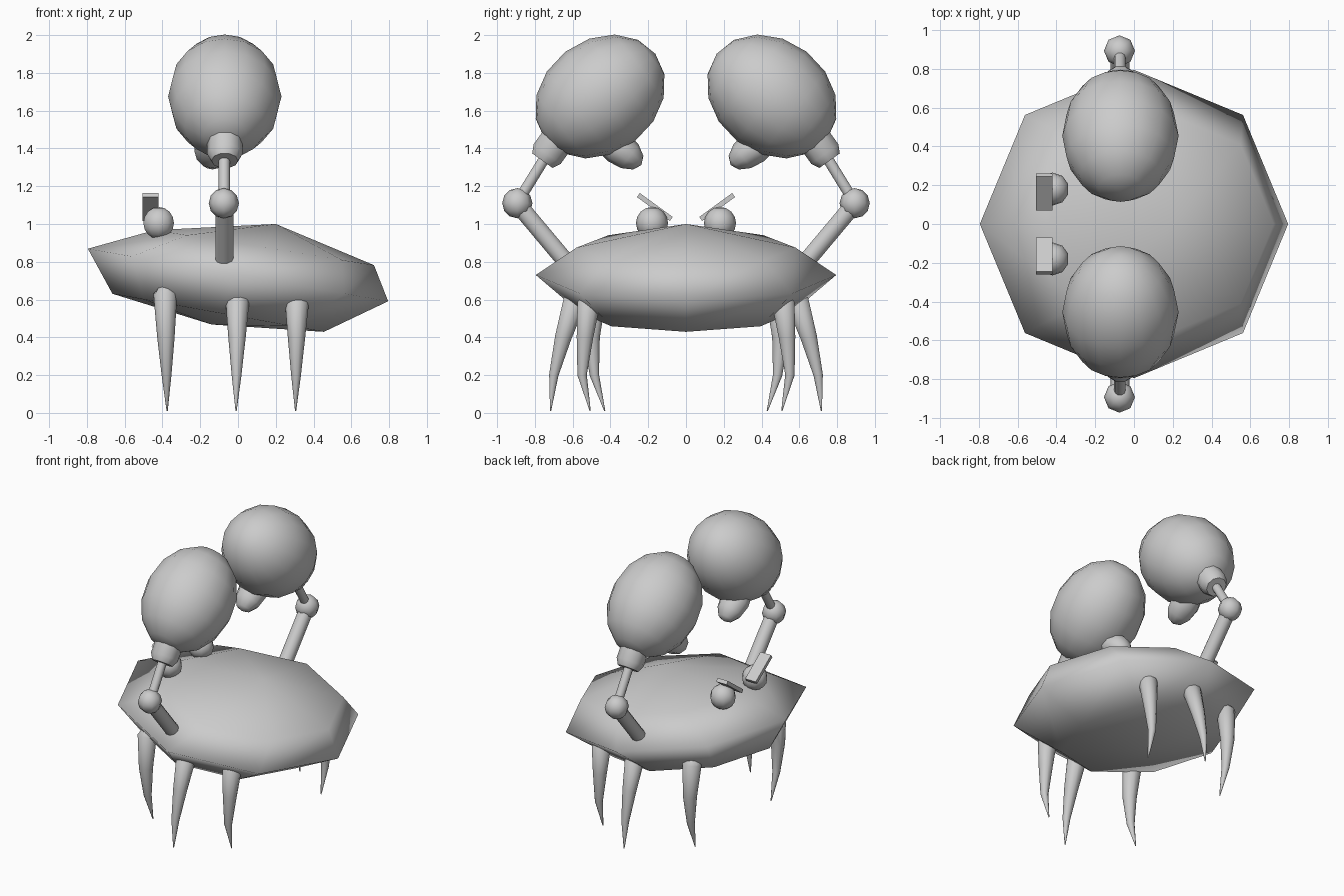
import bpy, bmesh
from math import sin, cos, pi, radians
from mathutils import Matrix, Vector

if "Cube" in bpy.data.objects:
    bpy.data.objects.remove(bpy.data.objects["Cube"])


def finish(name, bm, angle=40, mirror=True):
    bmesh.ops.recalc_face_normals(bm, faces=bm.faces)
    me = bpy.data.meshes.new(name)
    bm.to_mesh(me)
    bm.free()
    ob = bpy.data.objects.new(name, me)
    bpy.context.collection.objects.link(ob)
    bpy.ops.object.select_all(action='DESELECT')
    ob.select_set(True)
    bpy.context.view_layer.objects.active = ob
    if angle:
        bpy.ops.object.shade_smooth_by_angle(angle=radians(angle))
    if mirror:
        m = ob.modifiers.new("mirror", 'MIRROR')
        m.use_axis = (False, True, False)
    return ob


def ellipsoid(name, centre, size, axis_yz=(0, 1), seg=16, rings=8):
    """Sphere whose long (local z) axis points along axis_yz."""
    bm = bmesh.new()
    rot = Vector((0, 0, 1)).rotation_difference(Vector((0, *axis_yz)))
    mat = Matrix.LocRotScale(Vector(centre), rot, Vector(size))
    bmesh.ops.create_uvsphere(bm, u_segments=seg, v_segments=rings, radius=1, matrix=mat)
    return finish(name, bm, 60)


def tube(name, pts, radii, sides=10):
    """Round tapered limb through the given points."""
    bm = bmesh.new()
    pts = [Vector(p) for p in pts]
    rings = []
    for i, (p, r) in enumerate(zip(pts, radii)):
        d = (pts[min(i + 1, len(pts) - 1)] - pts[max(i - 1, 0)]).normalized()
        v = d.cross(Vector((1, 0, 0))).normalized()
        u = v.cross(d)
        rings.append([bm.verts.new(p + r * (cos(a) * u + sin(a) * v))
                      for a in (2 * pi * k / sides for k in range(sides))])
    for a, b in zip(rings, rings[1:]):
        for k in range(sides):
            j = (k + 1) % sides
            bm.faces.new((a[k], a[j], b[j], b[k]))
    bm.faces.new(rings[0])
    bm.faces.new(rings[-1])
    return finish(name, bm, 50)


# Shell: eight-sided, tilted down towards the rear (+x)
bm = bmesh.new()
levels = [(-0.105, 0.53, 0.56, -0.18), (0, 0.73, 0.795, -0.175), (0.14, 0.875, 0.58, -0.16)]
loops = []
for cx, cz, r, slope in levels:
    loops.append([bm.verts.new((cx + r * cos(k * pi / 4), r * sin(k * pi / 4),
                                cz + slope * r * cos(k * pi / 4))) for k in range(8)])
for a, b in zip(loops, loops[1:]):
    for k in range(8):
        j = (k + 1) % 8
        bm.faces.new((a[k], a[j], b[j], b[k]))
for loop, pole in ((loops[0], (-0.14, 0, 0.468)), (loops[-1], (0.2, 0, 1.0))):
    tip = bm.verts.new(pole)
    for k in range(8):
        bm.faces.new((loop[k], loop[(k + 1) % 8], tip))
finish("shell", bm, 180, mirror=False)

# Claws: big rounded pincer, small lower finger and wrist
ellipsoid("claw", (-0.07, 0.455, 1.675), (0.3, 0.3, 0.37), (-0.8, 0.62))
ellipsoid("claw_finger", (-0.135, 0.36, 1.405), (0.1, 0.09, 0.155), (-0.8, -0.6), 10, 6)
tube("wrist", [(-0.07, 0.76, 1.335), (-0.07, 0.735, 1.37), (-0.07, 0.65, 1.49)],
     [0.07, 0.093, 0.093])

# Arms
tube("forearm", [(-0.073, 0.895, 1.11), (-0.073, 0.735, 1.37)], [0.03, 0.03])
ellipsoid("elbow", (-0.075, 0.893, 1.11), (0.08, 0.08, 0.08), (0, 1), 8, 6)
tube("upper_arm", [(-0.072, 0.895, 1.11), (-0.072, 0.635, 0.8)], [0.048, 0.048])

# Eyes and slanted brows
ellipsoid("eye", (-0.42, 0.18, 1.005), (0.085, 0.085, 0.085), (0, 1), 10, 8)
bm = bmesh.new()
bmesh.ops.create_cube(bm, size=1, matrix=Matrix.LocRotScale(
    Vector((-0.463, 0.165, 1.09)), Matrix.Rotation(radians(36), 3, 'X'), Vector((0.084, 0.215, 0.026))))
finish("brow", bm, 0)

# Legs: (name, top x, tip x, y at four heights, top z)
legs = [("front_leg", -0.385, -0.375, (0.48, 0.5, 0.485, 0.43), 0.63),
        ("middle_leg", -0.003, -0.01, (0.59, 0.65, 0.7, 0.717), 0.59),
        ("rear_leg", 0.312, 0.305, (0.515, 0.535, 0.55, 0.507), 0.58)]
for name, x0, x1, ys, top in legs:
    zs = (top, 0.4, 0.2, 0.01)
    pts = [(x0 + (x1 - x0) * i / 3, y, z) for i, (y, z) in enumerate(zip(ys, zs))]
    pts.insert(0, (x0, ys[0] - 0.01, top + 0.02))
    tube(name, pts, [0.045, 0.063, 0.046, 0.026, 0.003])
